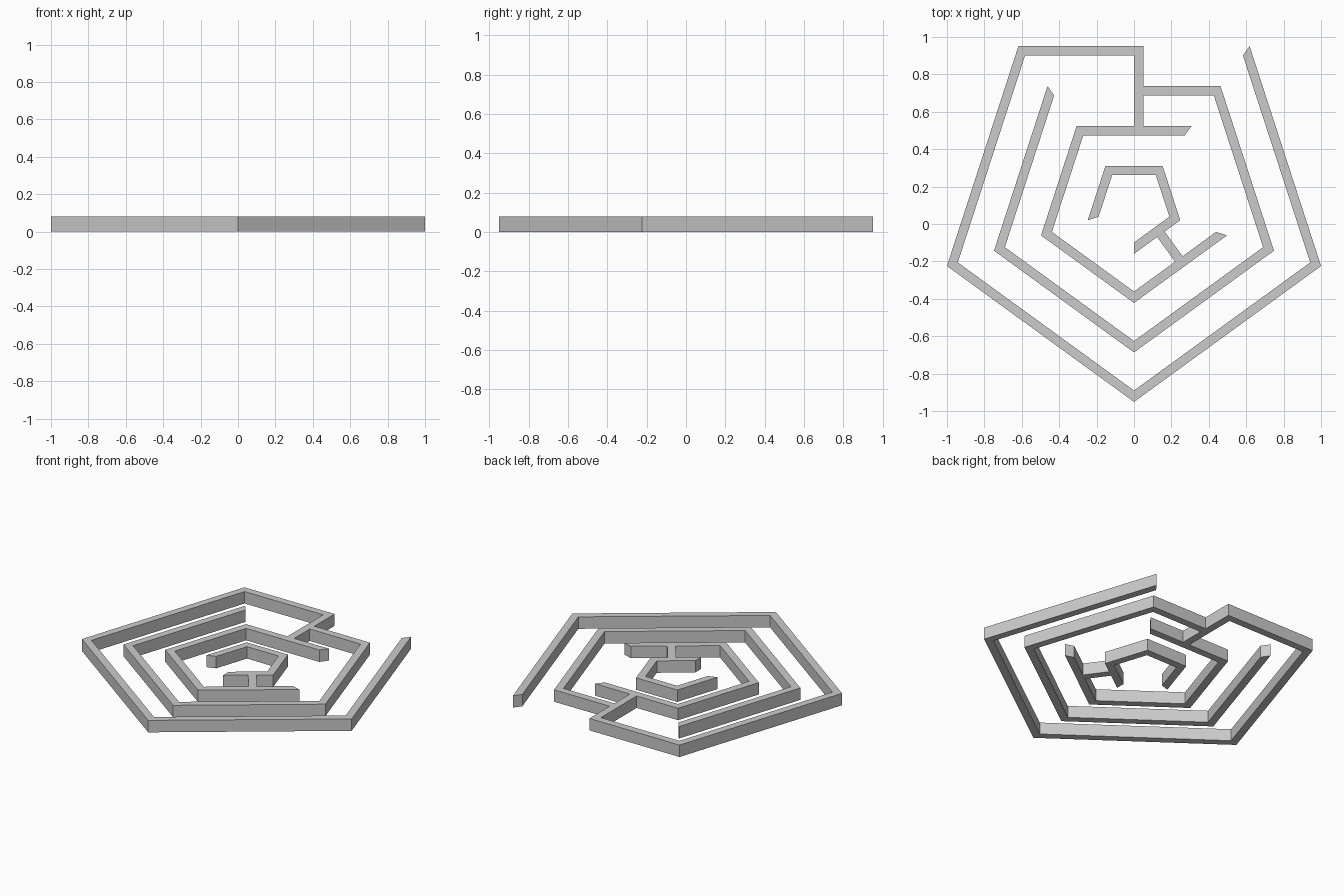
import bpy, bmesh
from math import radians, cos, sin
from mathutils import Vector

if "Cube" in bpy.data.objects:
    bpy.data.objects.remove(bpy.data.objects["Cube"])

HEIGHT = 0.08
CENTRE = Vector((0, 0.1004))
RADII = [1.0515, 0.787, 0.5225, 0.26]   # outer corner radius of each ring
THICK = 0.061                           # wall thickness measured along the corner radius
APO = cos(radians(36))                  # corner radius -> edge distance
WIDTH = 0.05


def polar(radius, degrees):
    a = radians(degrees)
    return CENTRE + radius * Vector((cos(a), sin(a)))


def corner(radius, k):
    """Mitred wall corner k, counted counter-clockwise from the bottom point."""
    a = -90 + 72 * k
    return polar(radius, a), polar(radius - THICK, a)


def top_cut(radius, x):
    """Square cut across the top edge of a ring."""
    return (Vector((x, CENTRE.y + radius * APO)),
            Vector((x, CENTRE.y + (radius - THICK) * APO)))


def wall(name, pairs, start_cap=True, end_cap=True):
    """Extruded strip running through (outer, inner) point pairs."""
    bm = bmesh.new()
    loops = [[bm.verts.new((p.x, p.y, z)) for p, z in
              ((o, 0), (i, 0), (i, HEIGHT), (o, HEIGHT))] for o, i in pairs]
    for a, b in zip(loops, loops[1:]):
        for j in range(4):
            k = (j + 1) % 4
            bm.faces.new((a[j], a[k], b[k], b[j]))
    if start_cap:
        bm.faces.new(loops[0])
    if end_cap:
        bm.faces.new(loops[-1])
    bmesh.ops.recalc_face_normals(bm, faces=bm.faces)
    mesh = bpy.data.meshes.new(name)
    bm.to_mesh(mesh)
    bm.free()
    bpy.context.collection.objects.link(bpy.data.objects.new(name, mesh))


def link(name, degrees, inner, outer, width):
    """Radial wall starting on an edge's middle line and widening to one side."""
    side = Vector((-sin(radians(degrees)), cos(radians(degrees)))) * width
    ends = [polar(d, degrees) for d in (inner, outer)]
    wall(name, [(p, p + side) for p in ends], False, False)


# Concentric pentagon walls, each with one gap
r1, r2, r3, r4 = RADII
wall("outer_wall", [top_cut(r1, WIDTH)] + [corner(r1, k) for k in (3, 4, 0, 1, 2)])
wall("second_wall", [top_cut(r2, WIDTH)] + [corner(r2, k) for k in (2, 1, 0, 4, 3)],
     start_cap=False)
wall("third_wall", [corner(r3, k) for k in (2, 3, 4, 0, 1)])
wall("inner_wall", [corner(r4, k) for k in (4, 3, 2, 1, 0)])

# Radial walls joining the rings
link("top_divider", 90, r3 * APO, (r1 - THICK) * APO, -WIDTH)
link("inner_divider", -54, r4 * APO, (r3 - THICK) * APO, WIDTH)
